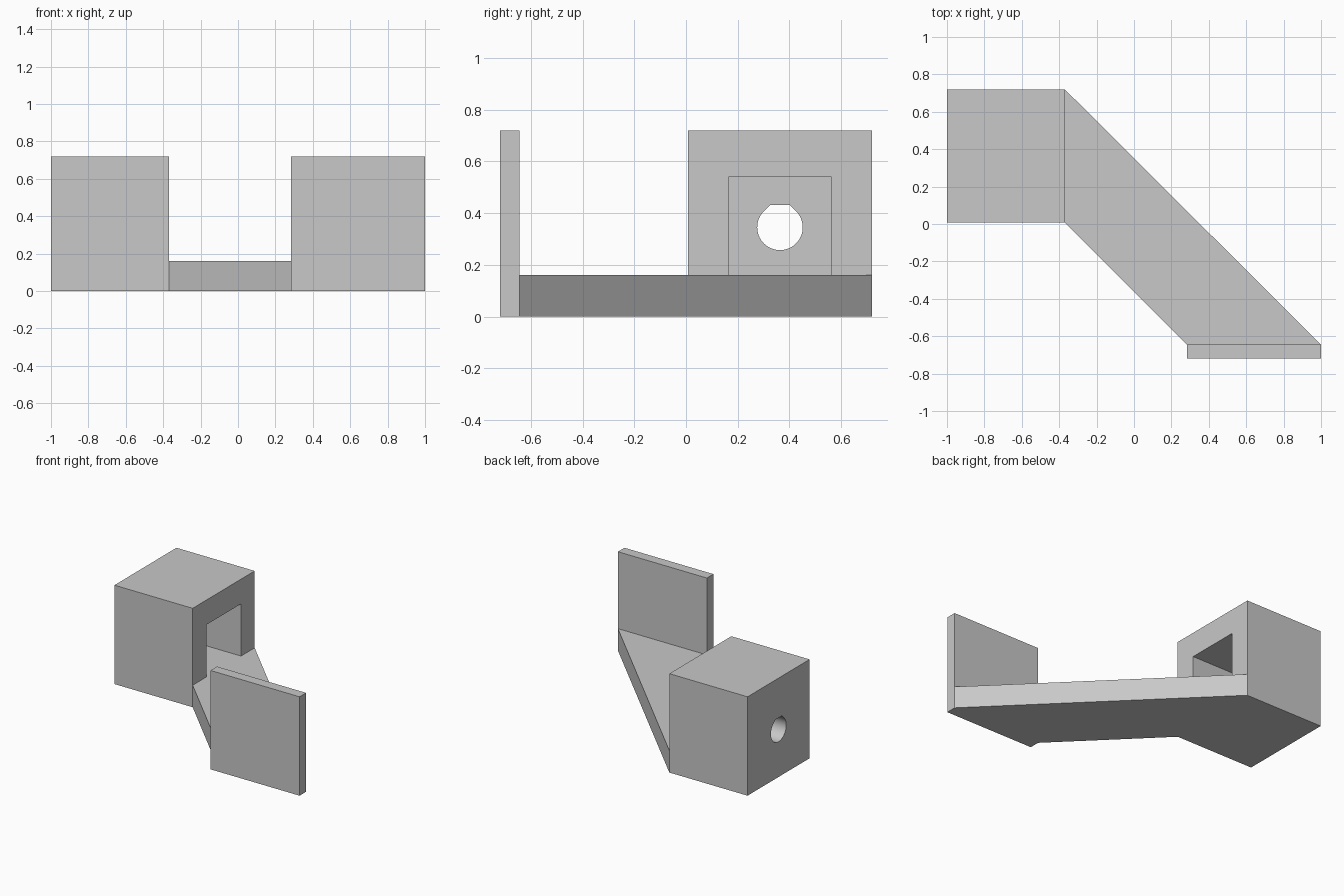
import bpy
import bmesh
import math
from mathutils import Vector

default = bpy.data.objects.get("Cube")
if default:
    bpy.data.objects.remove(default, do_unlink=True)

grey = bpy.data.materials.new("light_grey")
grey.use_nodes = True
colour = (0.58, 0.58, 0.58, 1)
grey.diffuse_color = colour
grey.node_tree.nodes["Principled BSDF"].inputs["Base Color"].default_value = colour

# Shared dimensions
BACK, INNER, PLATE = 0.72, 0.007, -0.645
HEIGHT, FLOOR = 0.72, 0.16
JOINT, PLATE_LEFT = -0.37, 0.283


def prism(name, outline, direction):
    """Extrude a closed 3D outline along a direction."""
    bm = bmesh.new()
    face = bm.faces.new([bm.verts.new(p) for p in outline])
    moved = bmesh.ops.extrude_face_region(bm, geom=[face])["geom"]
    bmesh.ops.translate(bm, vec=Vector(direction),
                        verts=[v for v in moved if isinstance(v, bmesh.types.BMVert)])
    bmesh.ops.recalc_face_normals(bm, faces=bm.faces)
    mesh = bpy.data.meshes.new(name)
    bm.to_mesh(mesh)
    bm.free()
    mesh.materials.append(grey)
    obj = bpy.data.objects.new(name, mesh)
    bpy.context.collection.objects.link(obj)
    return obj


def block(name, x, y, z):
    outline = [(x[0], y[0], z[0]), (x[1], y[0], z[0]),
               (x[1], y[1], z[0]), (x[0], y[1], z[0])]
    return prism(name, outline, (0, 0, z[1] - z[0]))


def cut(target, cutter):
    cutter.hide_render = True
    mod = target.modifiers.new("cut", "BOOLEAN")
    mod.operation, mod.solver, mod.object = "DIFFERENCE", "EXACT", cutter
    bpy.ops.object.select_all(action="DESELECT")
    bpy.context.view_layer.objects.active = target
    target.select_set(True)
    bpy.ops.object.modifier_apply(modifier=mod.name)
    bpy.data.objects.remove(cutter, do_unlink=True)


# Housing with a pocket open towards the arm
housing = block("housing", (-1, JOINT), (INNER, BACK), (0, HEIGHT))
cut(housing, block("pocket_cutter", (-0.84, 0), (0.164, 0.563), (FLOOR, 0.54)))

# Round bore with a flat-topped teardrop roof
radius, roof, steps = 0.088, 0.086, 48
cy, cz = 0.3635, 0.345
angles = [math.radians(135 + 270 * i / steps) for i in range(steps + 1)]
profile = [(radius * math.cos(a), radius * math.sin(a)) for a in angles]
half = radius * math.sqrt(2) - roof
profile += [(half, roof), (-half, roof)]
cut(housing, prism("bore_cutter", [(-1.1, cy + u, cz + v) for u, v in profile], (0.4, 0, 0)))

# Diagonal arm, flush with the pocket floor
prism("diagonal_arm", [(JOINT, BACK, 0), (JOINT, INNER, 0),
                       (PLATE_LEFT, PLATE, 0), (1, PLATE, 0)], (0, 0, FLOOR))

# Upright plate at the far end
block("end_plate", (PLATE_LEFT, 1), (-0.72, PLATE), (0, HEIGHT))

bpy.ops.object.select_all(action="DESELECT")
housing.select_set(True)
bpy.context.view_layer.objects.active = housing
bpy.ops.object.shade_smooth_by_angle(angle=math.radians(30))
